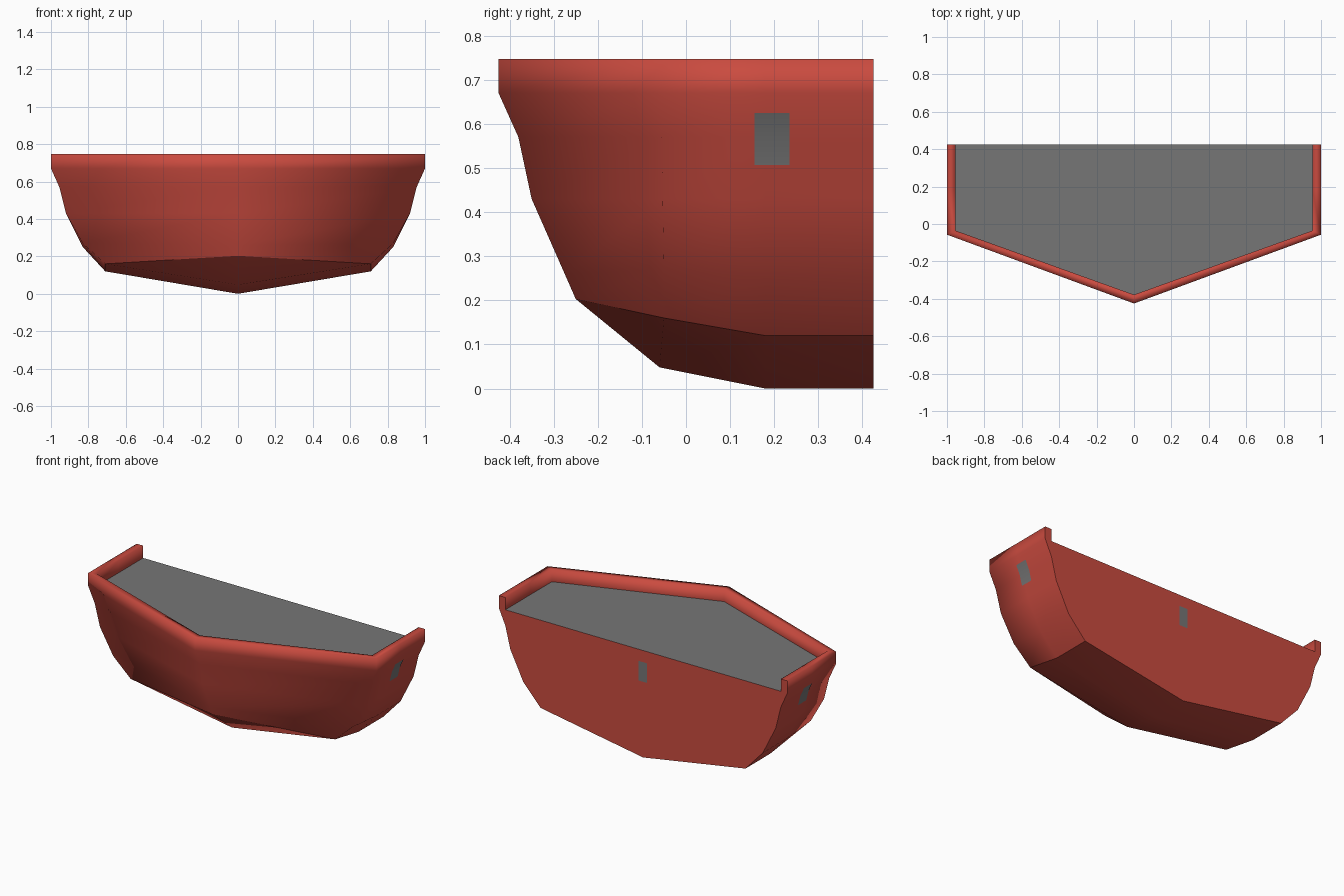
import bpy
import bmesh

if "Cube" in bpy.data.objects:
    bpy.data.objects.remove(bpy.data.objects["Cube"])

BACK = 0.425


def material(name, rgb):
    m = bpy.data.materials.new(name)
    m.diffuse_color = (*rgb, 1.0)
    m.use_nodes = True
    m.node_tree.nodes["Principled BSDF"].inputs["Base Color"].default_value = m.diffuse_color
    return m


RED = material("hull red", (0.59, 0.07, 0.05))
GREY = material("deck grey", (0.18, 0.18, 0.18))


def add_object(name, faces, mat, smooth=False):
    """Make an object from lists of face corner points, welding shared corners."""
    bm = bmesh.new()
    for pts in faces:
        bm.faces.new([bm.verts.new(p) for p in pts])
    bmesh.ops.remove_doubles(bm, verts=bm.verts, dist=0.0005)
    bmesh.ops.recalc_face_normals(bm, faces=bm.faces)
    for f in bm.faces:
        f.smooth = smooth
    me = bpy.data.meshes.new(name)
    bm.to_mesh(me)
    bm.free()
    me.materials.append(mat)
    ob = bpy.data.objects.new(name, me)
    bpy.context.collection.objects.link(ob)
    return ob


def flip(face):
    return [(-x, y, z) for x, y, z in reversed(face)]


# Each level: half width, stern z, corner y, corner z, bow y, bow z
LEVELS = [
    (0.955, 0.67, -0.035, 0.67, -0.378, 0.67),     # inner rim foot
    (0.955, 0.747, -0.035, 0.747, -0.378, 0.747),  # inner rim top
    (1.0, 0.747, -0.057, 0.747, -0.425, 0.747),    # outer rim top
    (1.0, 0.67, -0.057, 0.67, -0.425, 0.67),
    (0.955, 0.57, -0.055, 0.57, -0.38, 0.57),
    (0.92, 0.43, -0.053, 0.43, -0.35, 0.43),
    (0.83, 0.25, -0.05, 0.27, -0.275, 0.26),
    (0.71, 0.12, -0.05, 0.16, -0.25, 0.203),       # chine
]


def half_ring(level):
    w, sz, cy, cz, by, bz = level
    return [(w, BACK, sz), (w, 0.18, sz), (w, cy, cz), (0, by, bz)]


# Hull sides with rim, mirrored to both sides
rings = [half_ring(l) for l in LEVELS]
half = []
for a, b in zip(rings, rings[1:]):
    for i in range(3):
        half.append([a[i], a[i + 1], b[i + 1], b[i]])
add_object("hull_sides", half + [flip(f) for f in half], RED, smooth=True)

# V bottom between the chine and the keel
chine = rings[-1]
keel = [(0, BACK, 0), (0, 0.18, 0), (0, -0.06, 0.048)]
half = [[chine[i], chine[i + 1], keel[i + 1], keel[i]] for i in range(2)]
half.append([chine[2], chine[3], keel[2]])
add_object("hull_bottom", half + [flip(f) for f in half], RED, smooth=True)

# Flat back wall and the ends of the rim
side = [r[0] for r in rings[3:]]
wall = side + [keel[0]] + flip(side)
rim_end = [r[0] for r in rings[:4]]
add_object("back_wall", [wall], RED)
add_object("rim_ends", [rim_end, flip(rim_end)], RED)

# Deck inside the rim
d = [rings[0][0], rings[0][2], rings[0][3]]
add_object("deck", [d + flip(d)[1:]], GREY)

# Small grey plates that follow the slope of each side
rows = [(0.983, 0.625), (0.958, 0.57), (0.942, 0.507)]
plate = [[(x0, 0.155, z0), (x0, 0.235, z0), (x1, 0.235, z1), (x1, 0.155, z1)]
         for (x0, z0), (x1, z1) in zip(rows, rows[1:])]
add_object("side_plate_right", plate, GREY, smooth=True)
add_object("side_plate_left", [flip(f) for f in plate], GREY, smooth=True)

# Small grey plate on the back wall
y = BACK + 0.002
add_object("back_plate", [[(0.03, y, 0.475), (-0.03, y, 0.475),
                           (-0.03, y, 0.598), (0.03, y, 0.598)]], GREY)
